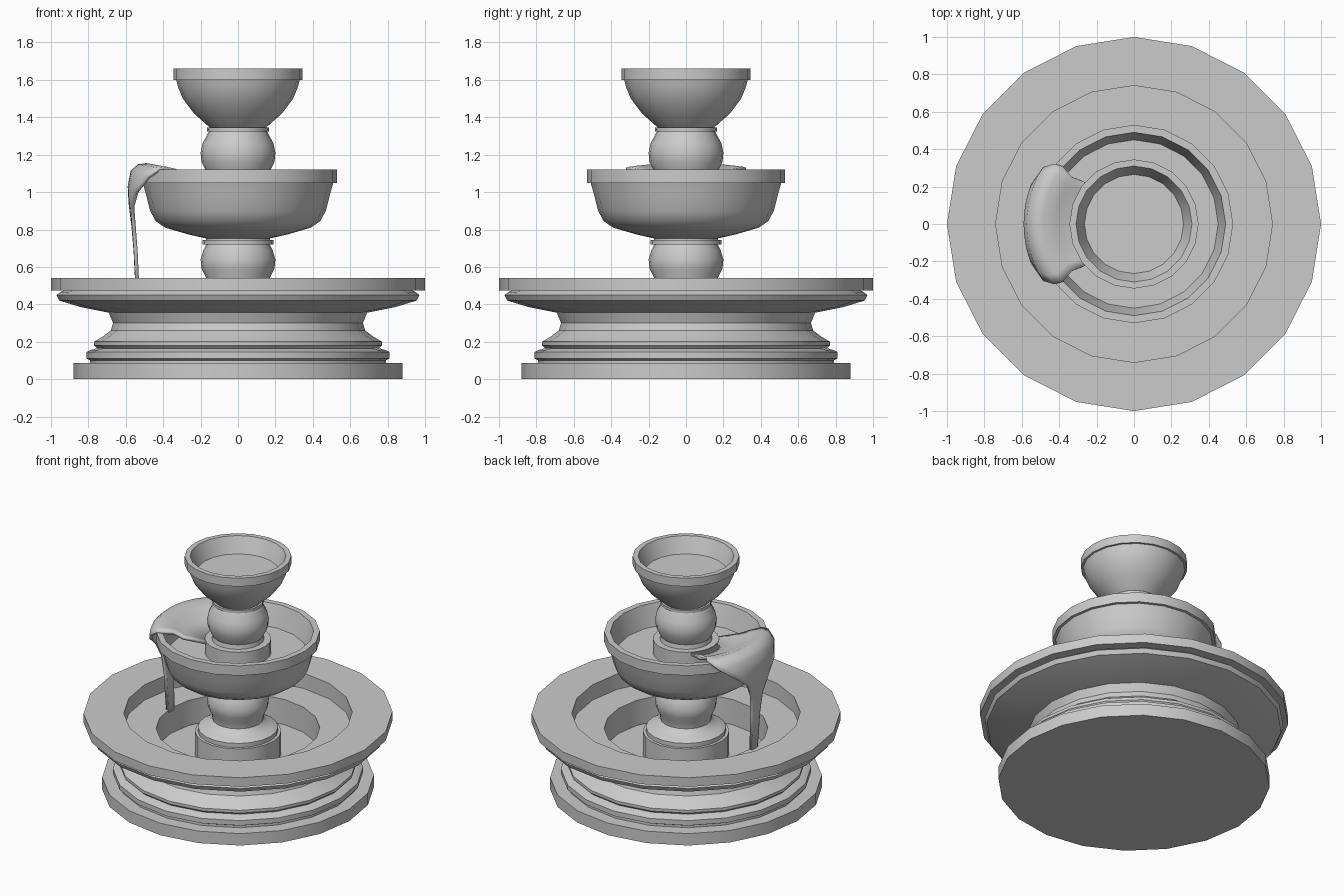
import bpy, bmesh
from math import sin, cos, pi, radians

if "Cube" in bpy.data.objects:
    bpy.data.objects.remove(bpy.data.objects["Cube"])

SIDES = 20


def finish(name, bm, angle):
    bmesh.ops.recalc_face_normals(bm, faces=bm.faces)
    mesh = bpy.data.meshes.new(name)
    bm.to_mesh(mesh)
    bm.free()
    ob = bpy.data.objects.new(name, mesh)
    bpy.context.collection.objects.link(ob)
    bpy.ops.object.select_all(action='DESELECT')
    ob.select_set(True)
    bpy.context.view_layer.objects.active = ob
    bpy.ops.object.shade_smooth_by_angle(angle=radians(angle))
    return ob


def lathe(name, profile):
    """Revolve (radius, height) points; both ends are capped."""
    bm = bmesh.new()
    rings = [[bm.verts.new((r * cos(2 * pi * i / SIDES), r * sin(2 * pi * i / SIDES), z))
              for i in range(SIDES)] for r, z in profile]
    for a, b in zip(rings, rings[1:]):
        for i in range(SIDES):
            j = (i + 1) % SIDES
            bm.faces.new((a[i], a[j], b[j], b[i]))
    bm.faces.new(rings[0])
    bm.faces.new(rings[-1])
    return finish(name, bm, 35)


# Large pool with moulded foot, waist, wide rim and stepped interior
lathe("pool", [
    (.88, 0), (.88, .085), (.79, .085), (.79, .10), (.81, .11), (.81, .145),
    (.79, .155), (.755, .165), (.77, .18), (.77, .20), (.72, .23), (.68, .26),
    (.668, .30), (.69, .355), (.84, .385), (.955, .42), (.97, .45), (.95, .465),
    (.93, .475), (1, .475), (1, .54), (.74, .54), (.74, .43), (.53, .43), (.53, .25)])

# Lower pedestal with bulb and collar
lathe("lower_pedestal", [
    (.28, .25), (.28, .41), (.26, .41), (.26, .44), (.22, .46), (.19, .47), (.165, .50),
    (.17, .54), (.195, .59), (.2, .64), (.185, .69), (.17, .72), (.19, .72),
    (.19, .745), (.17, .745), (.17, .77)])

# Middle bowl
lathe("middle_bowl", [
    (.16, .75), (.27, .775), (.39, .81), (.44, .845), (.47, .90), (.495, 1), (.51, 1.05),
    (.53, 1.05), (.53, 1.12), (.49, 1.12), (.45, .97)])

# Upper pedestal
lathe("upper_pedestal", [
    (.215, .97), (.215, 1.07), (.17, 1.07), (.165, 1.10), (.195, 1.16), (.2, 1.21),
    (.19, 1.26), (.155, 1.325), (.165, 1.325), (.165, 1.345), (.15, 1.345), (.15, 1.37)])

# Top bowl
lathe("top_bowl", [
    (.15, 1.345), (.235, 1.42), (.295, 1.5), (.32, 1.56), (.33, 1.6), (.345, 1.6),
    (.345, 1.66), (.31, 1.66), (.265, 1.55)])

# Water spilling over the middle bowl: radius, height, half angle, edge sag
rows = [(.21, 1.055, 46, 0), (.355, 1.085, 40, 0), (.42, 1.115, 37, 0),
        (.49, 1.145, 39, .02), (.53, 1.14, 37, .02), (.565, 1.11, 32, .03),
        (.58, 1.03, 21, .03), (.575, .94, 11, .02), (.56, .82, 6, 0),
        (.548, .68, 4.5, 0), (.535, .41, 3.5, 0)]
bm = bmesh.new()
N = 12
grid = []
for r, z, a, sag in rows:
    row = []
    for i in range(N + 1):
        t = 2 * i / N - 1
        th = radians(a * t)
        row.append(bm.verts.new((-r * cos(th), r * sin(th), z - sag * t * t)))
    grid.append(row)
for a, b in zip(grid, grid[1:]):
    for i in range(N):
        bm.faces.new((a[i], a[i + 1], b[i + 1], b[i]))
water = finish("spilling_water", bm, 60)
sol = water.modifiers.new("thickness", 'SOLIDIFY')
sol.thickness = .02
sol.offset = 0
